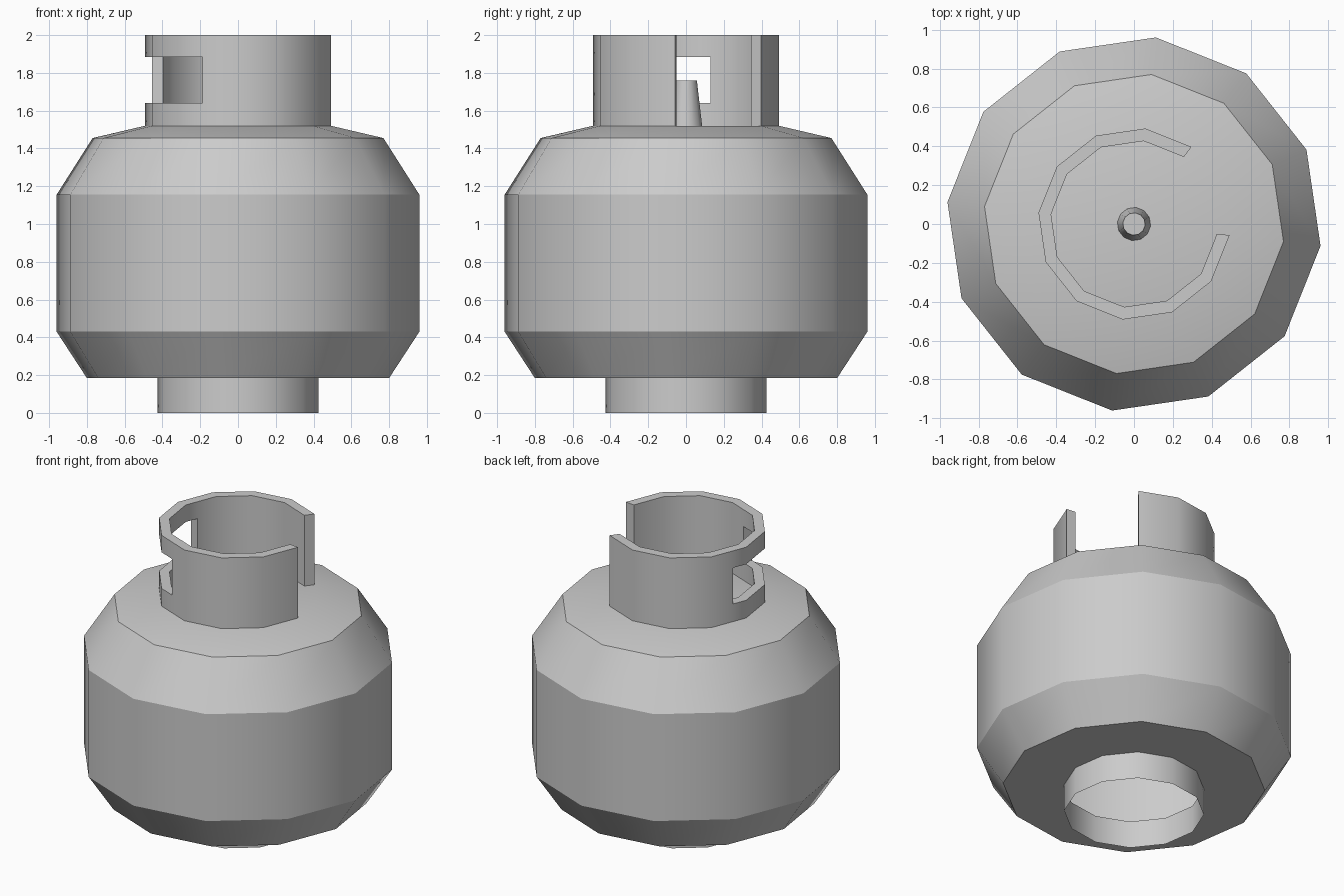
import bpy, bmesh
from math import radians, sin, cos

if "Cube" in bpy.data.objects:
    bpy.data.objects.remove(bpy.data.objects["Cube"])

SIDES = 12
STEP = 360 / SIDES
OFFSET = -6.7  # rotation of every 12-sided ring, in degrees


def finish(bm, name, recalc=False):
    if recalc:
        bmesh.ops.recalc_face_normals(bm, faces=bm.faces)
    mesh = bpy.data.meshes.new(name)
    bm.to_mesh(mesh)
    bm.free()
    obj = bpy.data.objects.new(name, mesh)
    bpy.context.collection.objects.link(obj)
    bpy.ops.object.select_all(action='DESELECT')
    obj.select_set(True)
    bpy.context.view_layer.objects.active = obj
    bpy.ops.object.shade_smooth_by_angle(angle=radians(31))
    return obj


def lathe(name, profile):
    """Revolve (radius, z) points listed bottom to top, closing the top."""
    bm = bmesh.new()
    rings = []
    for r, z in profile:
        angles = [radians(OFFSET + STEP * i) for i in range(SIDES)]
        rings.append([bm.verts.new((r * cos(a), r * sin(a), z)) for a in angles])
    for low, high in zip(rings, rings[1:]):
        for i in range(SIDES):
            j = (i + 1) % SIDES
            bm.faces.new((low[i], low[j], high[j], high[i]))
    bm.faces.new(rings[-1])
    return finish(bm, name)


def polygon_point(angle, radius, z):
    """Point on the flat-sided ring at any angle."""
    local = (angle - OFFSET) % STEP - STEP / 2
    r = radius * cos(radians(STEP / 2)) / cos(radians(local))
    return r * cos(radians(angle)), r * sin(radians(angle)), z


# Tank shell with its hollow foot ring
lathe("tank_body", [(0.43, 0), (0.43, 0.185), (0.806, 0.185), (0.967, 0.43),
                    (0.967, 1.155), (0.775, 1.455), (0.495, 1.52)])

# Tapered valve stub inside the collar
lathe("valve", [(0.086, 1.52), (0.058, 1.76)])

# Collar guard: open at the right, with a hand hole at the left
HOLE = (162, 247)
angles = sorted([OFFSET + STEP * i for i in range(2, 13)] + list(HOLE))
levels = [1.52, 1.64, 1.885, 2.0]
bm = bmesh.new()
grid = [[bm.verts.new(polygon_point(a, 0.495, z)) for a in angles] for z in levels]
for k in range(len(levels) - 1):
    for i in range(len(angles) - 1):
        if k == 1 and HOLE[0] <= angles[i] < HOLE[1]:
            continue
        bm.faces.new((grid[k][i], grid[k][i + 1], grid[k + 1][i + 1], grid[k + 1][i]))
loose = [v for v in bm.verts if not v.link_faces]
bmesh.ops.delete(bm, geom=loose, context='VERTS')
extruded = bmesh.ops.extrude_face_region(bm, geom=bm.faces[:], use_keep_orig=True)
inner = [g for g in extruded["geom"] if isinstance(g, bmesh.types.BMVert)]
bmesh.ops.scale(bm, vec=(0.43 / 0.495, 0.43 / 0.495, 1), verts=inner)
finish(bm, "collar", recalc=True)
